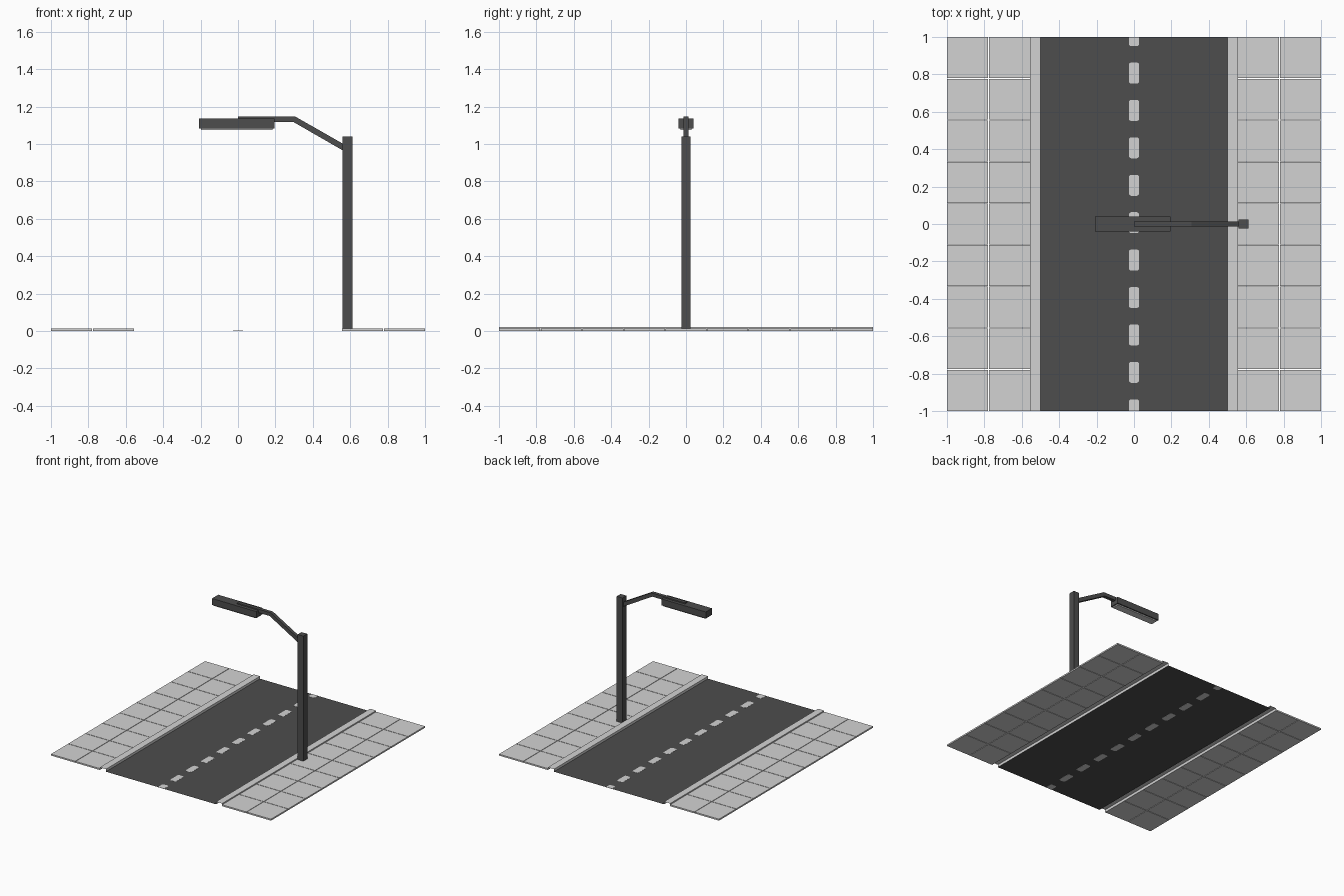
import bpy, bmesh, math

if "Cube" in bpy.data.objects:
    bpy.data.objects.remove(bpy.data.objects["Cube"])


def material(name, v):
    m = bpy.data.materials.new(name)
    m.diffuse_color = (v, v, v, 1)
    m.use_nodes = True
    m.node_tree.nodes["Principled BSDF"].inputs["Base Color"].default_value = m.diffuse_color
    return m


DARK = material("dark_grey", 0.075)
LIGHT = material("light_grey", 0.65)


def finish(name, bm, mat):
    bmesh.ops.recalc_face_normals(bm, faces=bm.faces)
    me = bpy.data.meshes.new(name)
    bm.to_mesh(me)
    bm.free()
    me.materials.append(mat)
    ob = bpy.data.objects.new(name, me)
    bpy.context.collection.objects.link(ob)
    return ob


def add_box(bm, x0, x1, y0, y1, z0, z1):
    vs = bmesh.ops.create_cube(bm, size=1)["verts"]
    for v in vs:
        v.co.x = x1 if v.co.x > 0 else x0
        v.co.y = y1 if v.co.y > 0 else y0
        v.co.z = z1 if v.co.z > 0 else z0


def box(name, mat, *dims):
    bm = bmesh.new()
    add_box(bm, *dims)
    return finish(name, bm, mat)


def add_prism(bm, outline, offset):
    # extrude a closed outline into a solid
    f = bm.faces.new([bm.verts.new(p) for p in outline])
    ext = bmesh.ops.extrude_face_region(bm, geom=[f], use_keep_orig=True)["geom"]
    bmesh.ops.translate(bm, vec=offset, verts=[g for g in ext if isinstance(g, bmesh.types.BMVert)])


# Road sheet
bm = bmesh.new()
bm.faces.new([bm.verts.new(p) for p in
              [(-0.5, -1, 0.001), (0.5, -1, 0.001), (0.5, 1, 0.001), (-0.5, 1, 0.001)]])
finish("road", bm, DARK)

# Dashed centre line: thin plates, rounded at the corners, clipped at the road ends
bm = bmesh.new()
W, R = 0.027, 0.012
for k in range(-5, 6):
    c = 0.2 * k + 0.007
    y0, y1 = max(c - 0.056, -1), min(c + 0.056, 1)
    pts = []
    for cx, cy, a0 in [(W - R, y1 - R, 0), (R - W, y1 - R, 90), (R - W, y0 + R, 180), (W - R, y0 + R, 270)]:
        square = (a0 < 180 and y1 == 1) or (a0 >= 180 and y0 == -1)
        if square:
            pts.append((math.copysign(W, cx), y1 if a0 < 180 else y0, 0))
        else:
            for a in (0, 30, 60, 90):
                t = math.radians(a0 + a)
                pts.append((cx + R * math.cos(t), cy + R * math.sin(t), 0))
    add_prism(bm, pts, (0, 0, 0.002))
finish("centre_line", bm, LIGHT)

# Kerbs (open channel profile) and paving slabs on both sides
ROWS, GAP = 9, 0.002
XS = (0.556, 0.778, 1.0)
for side, s in (("left", -1), ("right", 1)):
    bm = bmesh.new()
    prof = [(0.5, 0), (0.5, 0.022), (0.556, 0.022), (0.556, 0)]
    rails = [[bm.verts.new((s * x, y, z)) for x, z in prof] for y in (-1, 1)]
    for i in range(3):
        bm.faces.new((rails[0][i], rails[0][i + 1], rails[1][i + 1], rails[1][i]))
    kerb = finish(side + "_kerb", bm, LIGHT)
    if max(f.normal.z for f in kerb.data.polygons) < 0.5:
        kerb.data.flip_normals()

    bm = bmesh.new()
    step = 2 / ROWS
    for r in range(ROWS):
        y0 = -1 + r * step + (GAP if r else 0)
        y1 = -1 + (r + 1) * step - (GAP if r < ROWS - 1 else 0)
        for x0, x1 in ((XS[0], XS[1] - GAP), (XS[1] + GAP, XS[2])):
            add_box(bm, min(s * x0, s * x1), max(s * x0, s * x1), y0, y1, 0, 0.012)
    finish(side + "_pavement", bm, LIGHT)

# Street lamp: post, bent arm, head and lens
box("lamp_post", DARK, 0.56, 0.612, -0.025, 0.025, 0.01, 1.04)

bm = bmesh.new()
arm = [(0, 1.117), (0.297, 1.117), (0.575, 0.957), (0.575, 0.993), (0.307, 1.146), (0, 1.146)]
add_prism(bm, [(x, -0.014, z) for x, z in arm], (0, 0.028, 0))
finish("lamp_arm", bm, DARK)

box("lamp_head", DARK, -0.208, 0.194, -0.04, 0.04, 1.083, 1.136)
box("lamp_lens", LIGHT, -0.198, 0.185, -0.03, 0.03, 1.074, 1.084)
